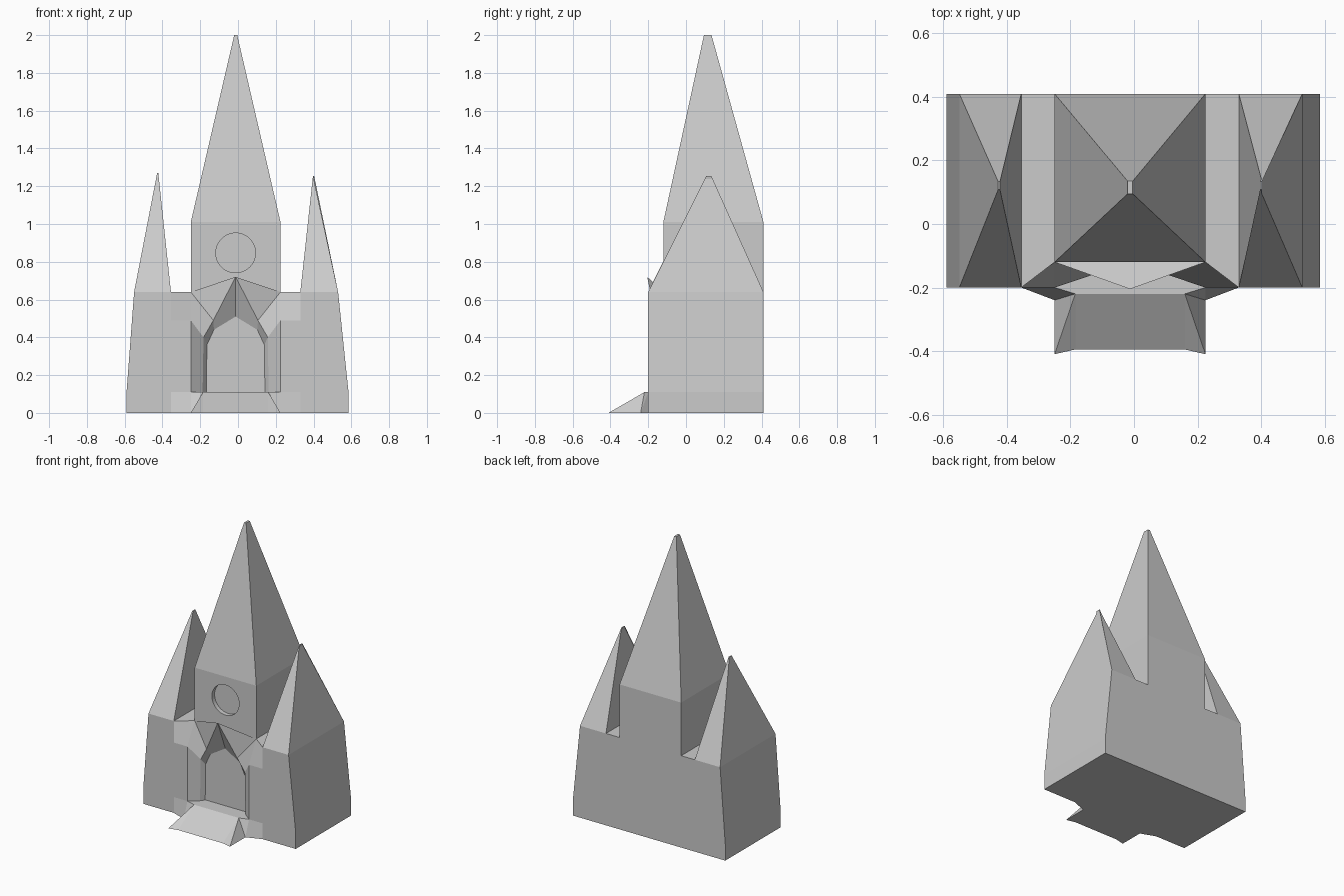
import bpy, bmesh, math

if "Cube" in bpy.data.objects:
    bpy.data.objects.remove(bpy.data.objects["Cube"])

CX = -0.0125          # centre line of the portal
FRONT, BACK = -0.2, 0.41


def finish(name, bm):
    bmesh.ops.remove_doubles(bm, verts=bm.verts[:], dist=1e-5)
    bmesh.ops.recalc_face_normals(bm, faces=bm.faces[:])
    me = bpy.data.meshes.new(name)
    bm.to_mesh(me)
    bm.free()
    ob = bpy.data.objects.new(name, me)
    bpy.context.collection.objects.link(ob)
    return ob


def loft(bm, rings, closed=True, bottom=True, top=True):
    rows = [[bm.verts.new(p) for p in r] for r in rings]
    n = len(rows[0])
    for a, b in zip(rows, rows[1:]):
        for i in range(n if closed else n - 1):
            j = (i + 1) % n
            bm.faces.new((a[i], a[j], b[j], b[i]))
    if bottom:
        bm.faces.new(rows[0])
    if top:
        bm.faces.new(rows[-1])


def rect(x0, x1, y0, y1, z):
    return [(x0, y0, z), (x1, y0, z), (x1, y1, z), (x0, y1, z)]


# Side wings: battered wall with a splayed buttress, carrying a narrow spire
def wing(name, low, high, mid, inner, tip, tip_z):
    bm = bmesh.new()
    rings = []
    for z, y in ((0, -0.24), (0.11, -0.2), (0.49, -0.2), (0.64, -0.12)):
        t = max(0, (z - 0.11) / 0.53)
        x = low + (high - low) * t
        rings.append([(x, BACK, z), (x, FRONT, z), (mid, FRONT, z),
                      (inner, y, z), (inner, BACK, z)])
    loft(bm, rings)
    finish(name + "_wing", bm)
    bm = bmesh.new()
    loft(bm, [rect(high, mid, FRONT, BACK, 0.64),
              rect(tip - 0.003, tip + 0.003, 0.108, 0.134, tip_z)], bottom=False)
    finish(name + "_spire", bm)


wing("left", -0.59, -0.55, -0.355, -0.25, -0.425, 1.27)
wing("right", 0.585, 0.53, 0.33, 0.225, 0.4, 1.255)

# Central tower and tall spire
bm = bmesh.new()
loft(bm, [rect(-0.25, 0.225, -0.12, BACK, 0),
          rect(-0.25, 0.225, -0.12, BACK, 1.01),
          rect(-0.02, -0.004, 0.095, 0.135, 2.0)])
tower = finish("central_tower", bm)

# Sunken round window
bpy.ops.mesh.primitive_cylinder_add(vertices=48, radius=0.105, depth=0.06,
                                    location=(CX, -0.12, 0.847),
                                    rotation=(math.pi / 2, 0, 0))
cutter = bpy.context.object
cutter.name = "window_cutter"
mod = tower.modifiers.new("window", 'BOOLEAN')
mod.operation = 'DIFFERENCE'
mod.solver = 'EXACT'
mod.object = cutter
bpy.context.view_layer.objects.active = tower
bpy.ops.object.modifier_apply(modifier=mod.name)
bpy.data.objects.remove(cutter)

# Pointed portal: gable edge, middle rib and door edge, mirrored about its centre
rows = [
    [(0.2375, -0.2, 0.11), (0.2375, -0.2, 0.49), (0.2375, -0.12, 0.64), (0, -0.205, 0.72)],
    [(0.175, -0.15, 0.11), (0.17, -0.15, 0.40), (0.118, -0.16, 0.49), (0, -0.205, 0.72)],
    [(0.155, -0.122, 0.11), (0.152, -0.122, 0.36), (0.115, -0.122, 0.44), (0, -0.122, 0.51)],
]
bm = bmesh.new()
for s in (-1, 1):
    for a, b in zip(rows, rows[1:]):
        for i in range(3):
            pts = [a[i], a[i + 1], b[i + 1], b[i]]
            pts = list(dict.fromkeys(pts))
            vs = [bm.verts.new((CX + s * x, y, z)) for x, y, z in pts]
            bm.faces.new(vs)
bm.faces.new([bm.verts.new(p) for p in
              ((CX - 0.2375, -0.12, 0.64), (CX, -0.205, 0.72), (CX + 0.2375, -0.12, 0.64))])
finish("portal_surround", bm)

# Entrance ramp with flared sides
back, sill, lip = (0.2375, -0.12, 0.11), (0.2375, -0.2, 0.11), (0.1725, -0.22, 0.11)
toe, flare, foot = (0.1725, -0.395, 0), (0.2375, -0.41, 0), (0.2375, -0.24, 0)
base = (0.2375, -0.12, 0)
bm = bmesh.new()


def face(pts):
    bm.faces.new([bm.verts.new((CX + x, y, z)) for x, y, z in pts])


def across(half):
    face(half + [(-x, y, z) for x, y, z in reversed(half)])


across([back, sill, lip])
across([lip, toe])
across([base, foot, flare, toe])
for s in (-1, 1):
    for pts in ([lip, toe, flare], [lip, flare, foot], [lip, foot, sill]):
        face([(s * x, y, z) for x, y, z in pts])
finish("entrance_ramp", bm)
